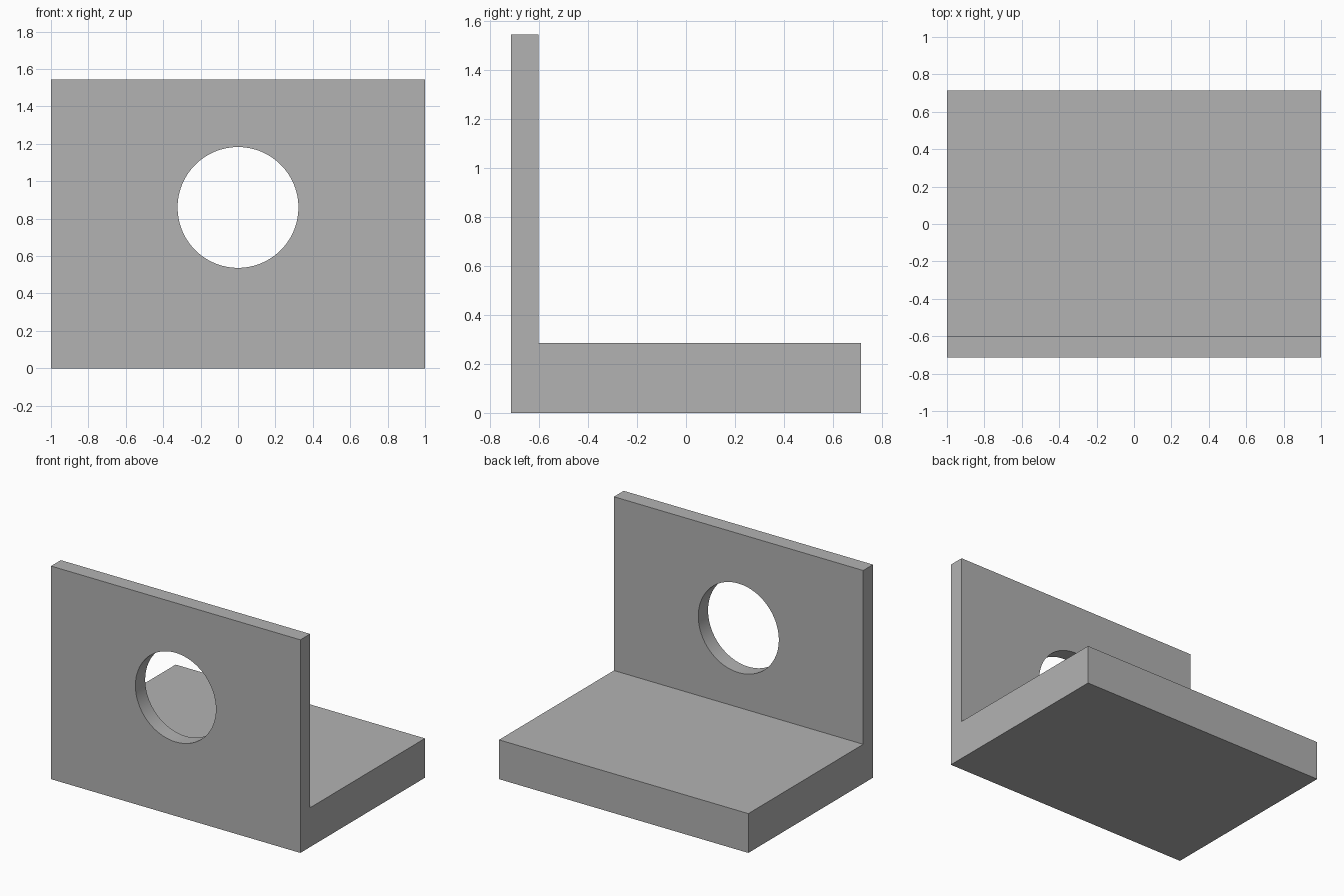
import bpy
import bmesh
from math import radians

cube = bpy.data.objects.get("Cube")
if cube:
    bpy.data.objects.remove(cube, do_unlink=True)

HALF_WIDTH, HALF_DEPTH = 1.0, 0.714
HEIGHT, BASE_TOP, WALL_BACK = 1.545, 0.285, -0.602
HOLE_RADIUS, HOLE_Z = 0.323, 0.86

grey = bpy.data.materials.new("light grey")
grey.use_nodes = True
colour = (0.448, 0.448, 0.448, 1)
grey.diffuse_color = colour
grey.node_tree.nodes["Principled BSDF"].inputs["Base Color"].default_value = colour

# L-shaped side profile (y, z), extruded along x
profile = [(-HALF_DEPTH, 0), (HALF_DEPTH, 0), (HALF_DEPTH, BASE_TOP),
           (WALL_BACK, BASE_TOP), (WALL_BACK, HEIGHT), (-HALF_DEPTH, HEIGHT)]
bm = bmesh.new()
side = bm.faces.new([bm.verts.new((-HALF_WIDTH, y, z)) for y, z in profile])
extruded = bmesh.ops.extrude_face_region(bm, geom=[side])["geom"]
bmesh.ops.translate(bm, vec=(2 * HALF_WIDTH, 0, 0),
                    verts=[v for v in extruded if isinstance(v, bmesh.types.BMVert)])
bmesh.ops.recalc_face_normals(bm, faces=bm.faces)
mesh = bpy.data.meshes.new("angle_bracket")
bm.to_mesh(mesh)
bm.free()
mesh.materials.append(grey)
bracket = bpy.data.objects.new("angle_bracket", mesh)
bpy.context.collection.objects.link(bracket)

# Round hole through the upright plate
bpy.ops.mesh.primitive_cylinder_add(
    vertices=96, radius=HOLE_RADIUS, depth=0.4,
    location=(0, (WALL_BACK - HALF_DEPTH) / 2, HOLE_Z), rotation=(radians(90), 0, 0))
cutter = bpy.context.object
cutter.name = "hole_cutter"
cutter.hide_render = True
cutter.data.materials.append(grey)

cut = bracket.modifiers.new("round_hole", "BOOLEAN")
cut.operation = "DIFFERENCE"
cut.solver = "EXACT"
cut.object = cutter

bpy.ops.object.select_all(action="DESELECT")
bracket.select_set(True)
bpy.context.view_layer.objects.active = bracket
bpy.ops.object.modifier_apply(modifier=cut.name)
bpy.data.objects.remove(cutter, do_unlink=True)

# Smooth hole wall, crisp plate edges
bpy.ops.object.shade_smooth_by_angle(angle=radians(30))
